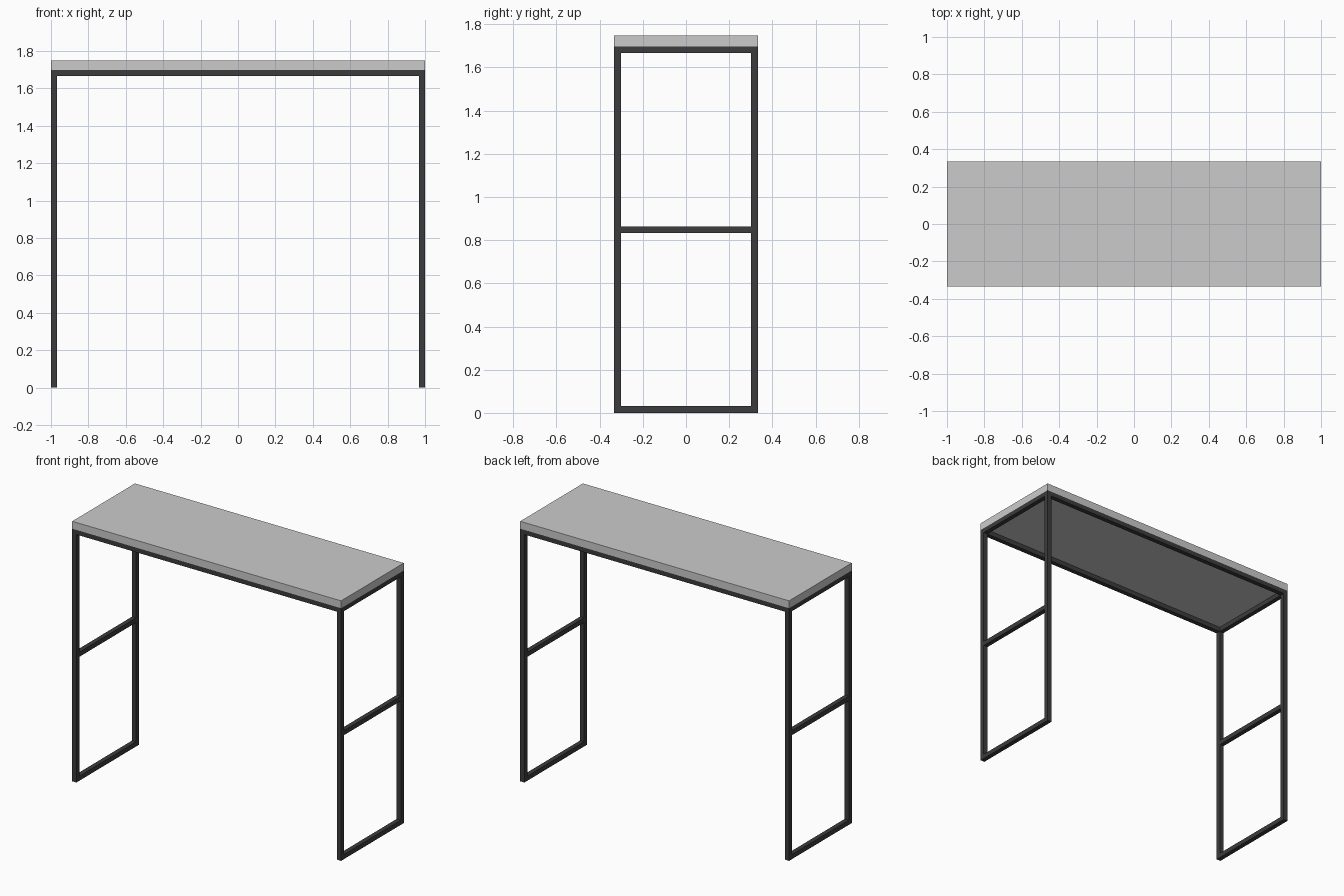
import bpy

if "Cube" in bpy.data.objects:
    bpy.data.objects.remove(bpy.data.objects["Cube"])

W, D, H = 1.0, 0.333, 1.748   # half width, half depth, full height
T = 0.031                     # tube thickness
ZF = 1.698                    # top of the steel frame

steel = bpy.data.materials.new("dark_steel")
steel.diffuse_color = (0.045, 0.045, 0.045, 1)
steel.use_nodes = True
steel.node_tree.nodes["Principled BSDF"].inputs["Base Color"].default_value = steel.diffuse_color


def box(name, lo, hi, mat=None):
    bpy.ops.mesh.primitive_cube_add(size=1, location=[(a + b) / 2 for a, b in zip(lo, hi)])
    ob = bpy.context.object
    ob.name = name
    ob.scale = [b - a for a, b in zip(lo, hi)]
    bpy.ops.object.transform_apply(location=False, rotation=False, scale=True)
    if mat:
        ob.data.materials.append(mat)
    return ob


# Table top slab
box("table_top", (-W, -D, ZF), (W, D, H))

# Side frames: two legs joined by three crossbars
for side, x in (("left", -W), ("right", W - T)):
    for end, y in (("front", -D), ("back", D - T)):
        box(f"{side}_{end}_leg", (x, y, 0), (x + T, y + T, ZF), steel)
    for level, z in (("bottom", 0), ("middle", 0.833), ("top", ZF - T)):
        box(f"{side}_{level}_crossbar", (x, -D + T, z), (x + T, D - T, z + T), steel)

# Long rails under the top
for end, y in (("front", -D), ("back", D - T)):
    box(f"{end}_rail", (-W + T, y, ZF - T), (W - T, y + T, ZF), steel)
